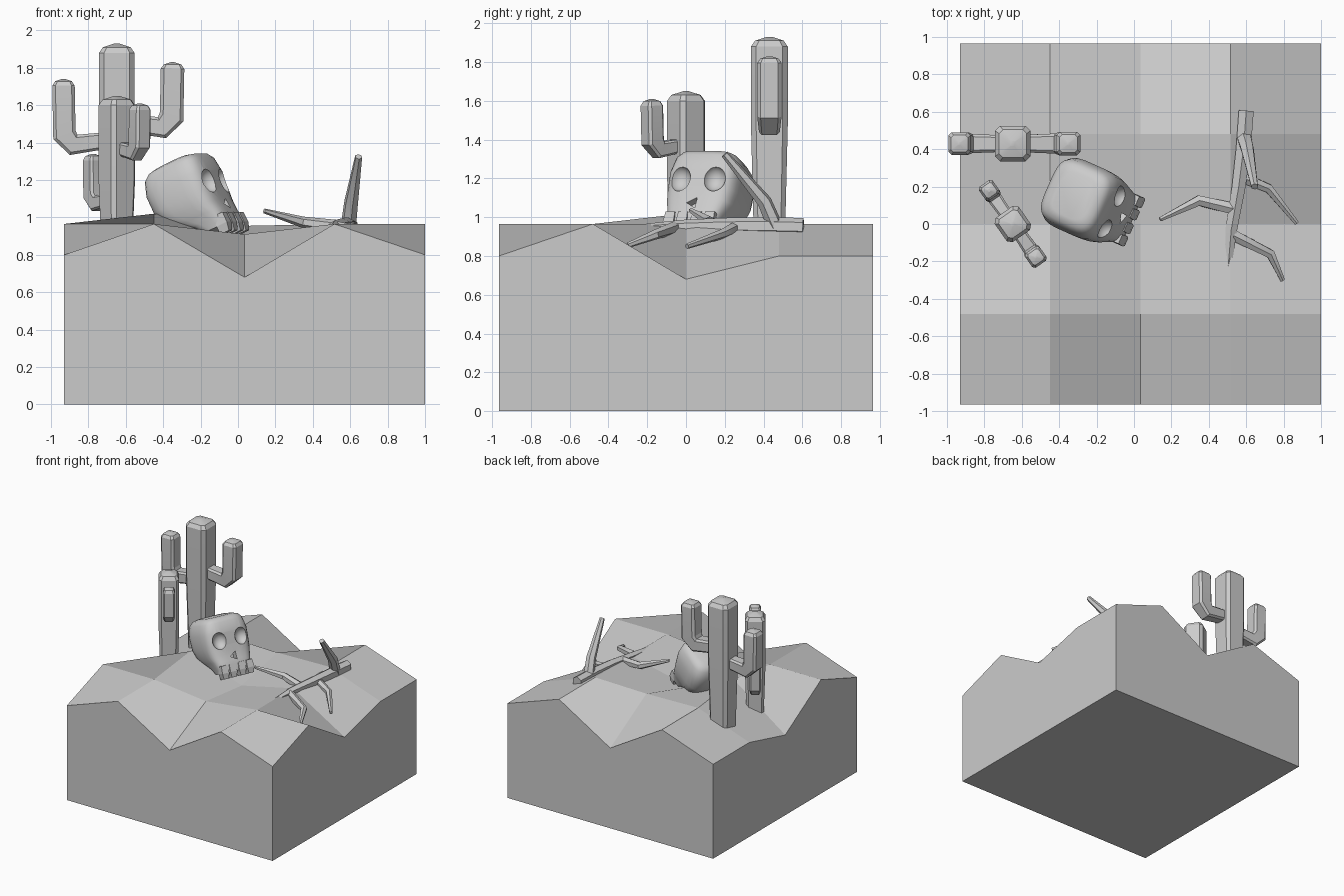
import bpy, bmesh, math
from mathutils import Vector, Matrix

if "Cube" in bpy.data.objects:
    bpy.data.objects.remove(bpy.data.objects["Cube"])


def make_object(name, bm, smooth=None):
    bmesh.ops.recalc_face_normals(bm, faces=bm.faces[:])
    me = bpy.data.meshes.new(name)
    bm.to_mesh(me)
    bm.free()
    ob = bpy.data.objects.new(name, me)
    bpy.context.collection.objects.link(ob)
    if smooth:
        smooth_object(ob, smooth)
    return ob


def smooth_object(ob, angle):
    bpy.ops.object.select_all(action='DESELECT')
    ob.select_set(True)
    bpy.context.view_layer.objects.active = ob
    bpy.ops.object.shade_smooth_by_angle(angle=math.radians(angle))


def skin(bm, rings):
    """Bridge equal rings of points and close both ends."""
    vs = [[bm.verts.new(p) for p in r] for r in rings]
    n = len(vs[0])
    for a, b in zip(vs, vs[1:]):
        for i in range(n):
            j = (i + 1) % n
            bm.faces.new((a[i], a[j], b[j], b[i]))
    bm.faces.new(vs[0][::-1])
    bm.faces.new(vs[-1])


def sweep(bm, path, radii, section, ref):
    """Sweep a 2D section along a path, mitred at the bends."""
    pts = [Vector(p) for p in path]
    rings = []
    for k, p in enumerate(pts):
        t0 = (p - pts[max(k - 1, 0)]).normalized()
        t1 = (pts[min(k + 1, len(pts) - 1)] - p).normalized()
        t = (t0 + t1).normalized()
        side = (ref - t * ref.dot(t)).normalized()
        up = t.cross(side)
        miter = 1 / max(t.dot(t1 if t1.length else t0), 0.6)
        rings.append([p + radii[k] * (side * a + up * b * miter) for a, b in section])
    skin(bm, rings)


# Terrain block: 5 x 5 height grid over a box
xs = [-0.93, -0.45, 0.035, 0.515, 1.0]
ys = [-0.965, -0.48, 0.0, 0.48, 0.965]
heights = [[.80, .965, .68, .965, .80],
           [.965, .965, .91, .965, .965],
           [.68, 1.02, .86, .965, .68],
           [.80, .965, .955, .965, .80],
           [.80, .965, .68, .965, .80]]
bm = bmesh.new()
top = [[bm.verts.new((x, y, heights[j][i])) for i, x in enumerate(xs)] for j, y in enumerate(ys)]
for j in range(4):
    for i in range(4):
        bm.faces.new((top[j][i], top[j][i + 1], top[j + 1][i + 1], top[j + 1][i]))
edge_rows = [top[0], [r[4] for r in top], top[4][::-1], [r[0] for r in top][::-1]]
corners = [bm.verts.new((x, y, 0)) for x, y in
           ((xs[0], ys[0]), (xs[4], ys[0]), (xs[4], ys[4]), (xs[0], ys[4]))]
for k, row in enumerate(edge_rows):
    bm.faces.new([corners[k], corners[(k + 1) % 4]] + row[::-1])
bm.faces.new(corners[::-1])
make_object("terrain_block", bm)

# Cacti: chamfered square trunk with two L-shaped arms
c = 0.72
SQUARE = [(1, -c), (1, c), (c, 1), (-c, 1), (-1, c), (-1, -c), (-c, -1), (c, -1)]


def cactus(name, x, y, angle, r, z_top, arms):
    d = Vector((math.cos(angle), math.sin(angle), 0))
    ref = Vector((-d.y, d.x, 0))
    base = Vector((x, y, 0))

    def at(s, z):
        return base + d * s + Vector((0, 0, z))

    bm = bmesh.new()
    sweep(bm, [at(0, .72), at(0, z_top - .45), at(0, z_top - .05), at(0, z_top - .02), at(0, z_top)],
          [r * .8, r, r, r * .78, r * .15], SQUARE, ref)
    for s, z_low, z_high, ra in arms:
        sg = math.copysign(1, s)
        sweep(bm, [at(sg * r * .7, z_low + .01 + ra), at(s - sg * ra * .9, z_low + ra * .8),
                   at(s - sg * .005, z_low + ra * 1.7), at(s, z_high - .035),
                   at(s, z_high - .012), at(s, z_high)],
              [ra * .75, ra * .85, ra, ra, ra * .75, ra * .15], SQUARE, ref)
    make_object(name, bm, 20)


cactus("tall_cactus", -.648, .43, 0, .095, 1.93,
       [(-.285, 1.34, 1.74, .06), (.298, 1.43, 1.83, .063)])
cactus("short_cactus", -.648, 0, math.radians(-55), .079, 1.65,
       [(-.22, 1.04, 1.34, .045), (.215, 1.31, 1.61, .047)])

# Dead branch lying on the ground
HEX = [(math.cos(k * math.pi / 3), math.sin(k * math.pi / 3)) for k in range(6)]
twigs = [
    ([(.60, .605, .95), (.585, .40, .955), (.56, .2, .955), (.52, -.03, .95), (.495, -.33, .94)],
     [.046, .046, .042, .036, .012]),
    ([(.59, .46, .95), (.605, .405, 1.08), (.645, .20, 1.325)], [.042, .038, .02]),
    ([(.55, .26, .95), (.72, .19, .915), (.87, .005, .85)], [.034, .026, .014]),
    ([(.53, -.06, .945), (.73, -.16, .91), (.795, -.30, .855)], [.034, .026, .014]),
    ([(.54, .08, .95), (.345, .125, .975), (.14, .025, 1.035)], [.036, .03, .013])]
bm = bmesh.new()
for path, radii in twigs:
    sweep(bm, path, radii, HEX, Vector((0, 0, 1)))
make_object("dead_branch", bm, 35)

# Skull: stacked rounded sections in a tilted frame (x forward, y across, z up)
pose = (Matrix.Translation((-.25, .12, 1.13)) @ Matrix.Rotation(math.radians(-24), 4, 'Z')
        @ Matrix.Rotation(math.radians(-24), 4, 'Y'))
levels = [(.182, -.11, .10, .12), (.170, -.155, .14, .155), (.14, -.185, .16, .178),
          (.06, -.205, .17, .197), (-.04, -.20, .165, .195), (-.11, -.17, .165, .185),
          (-.16, -.10, .172, .165), (-.20, -.03, .178, .15), (-.25, .03, .175, .138)]


def rounded(z, x0, x1, w, n=28, power=.5):
    ring = []
    for k in range(n):
        a = 2 * math.pi * (k + .5) / n
        ca, sa = math.cos(a), math.sin(a)
        ring.append(((x0 + x1) / 2 + (x1 - x0) / 2 * math.copysign(abs(ca) ** power, ca),
                     w * math.copysign(abs(sa) ** power, sa), z))
    return ring


bm = bmesh.new()
skin(bm, [rounded(*lv) for lv in levels])
skull = make_object("skull", bm)

# Eye sockets and nose hole
bm = bmesh.new()
for v in (-.098, .098):
    bmesh.ops.create_uvsphere(bm, u_segments=16, v_segments=10, radius=1,
                              matrix=Matrix.Translation((.175, v, .0)) @ Matrix.Diagonal((.06, .06, .068, 1)))
bmesh.ops.create_cone(bm, cap_ends=True, segments=3, radius1=.042, radius2=.03, depth=.1,
                      matrix=Matrix.Translation((.165, 0, -.135)) @ Matrix.Rotation(math.pi / 2, 4, 'Y')
                      @ Matrix.Rotation(math.pi, 4, 'Z'))
cutter = make_object("socket_cutter", bm)
cutter.hide_render = True
mod = skull.modifiers.new("sockets", 'BOOLEAN')
mod.operation = 'DIFFERENCE'
mod.solver = 'EXACT'
mod.object = cutter
bpy.context.view_layer.update()
dg = bpy.context.evaluated_depsgraph_get()
carved = bpy.data.meshes.new_from_object(skull.evaluated_get(dg))
skull.modifiers.clear()
skull.data = carved
bpy.data.objects.remove(cutter)
skull.data.transform(pose)
smooth_object(skull, 40)

# Upper teeth
bm = bmesh.new()
for v in (-.112, -.04, .04, .112):
    skin(bm, [[(x, v + s * w, z) for x, s in ((.12, -1), (.12 + dx, -1), (.12 + dx, 1), (.12, 1))]
              for z, w, dx in ((-.19, .026, .062), (-.25, .03, .066), (-.295, .022, .055))])
bm.transform(pose)
make_object("teeth", bm)
